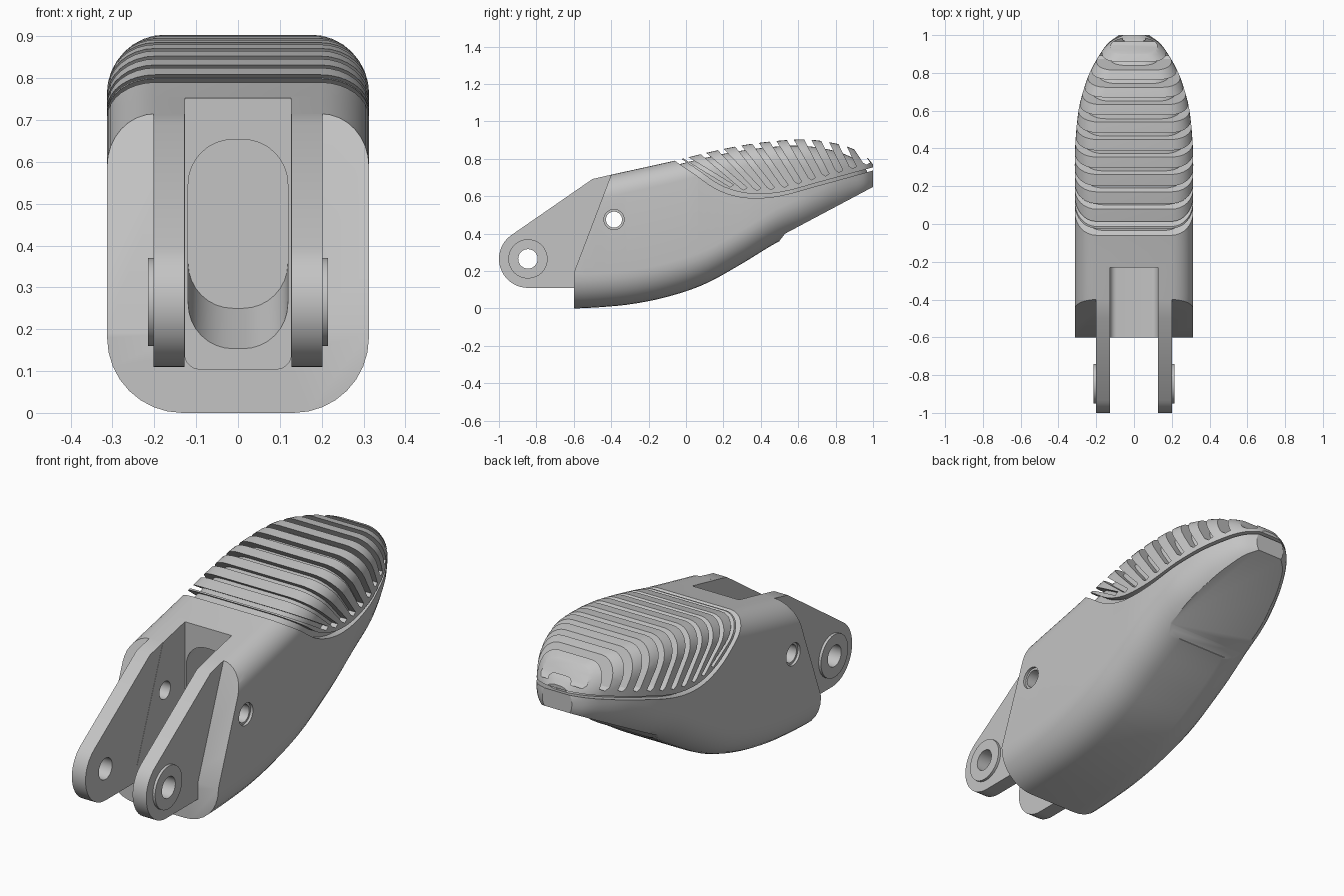
import bpy, bmesh, math

default_cube = bpy.data.objects.get("Cube")
if default_cube:
    bpy.data.objects.remove(default_cube, do_unlink=True)

grey = bpy.data.materials.new("light_grey")
grey.use_nodes = True
colour = (0.55, 0.55, 0.55, 1)
grey.diffuse_color = colour
grey.node_tree.nodes["Principled BSDF"].inputs["Base Color"].default_value = colour


def sample(knots, y):
    """Smooth curve through a few (y, value) knots."""
    last = len(knots) - 1
    i = max(k for k in range(last) if k == 0 or knots[k][0] <= y)

    def slope(k):
        a, b = knots[max(k - 1, 0)], knots[min(k + 1, last)]
        return (b[1] - a[1]) / (b[0] - a[0])

    (ya, va), (yb, vb) = knots[i], knots[i + 1]
    span = yb - ya
    t = (y - ya) / span
    bend_a = slope(i) * span - (vb - va)
    bend_b = (vb - va) - slope(i + 1) * span
    return va + (vb - va) * t + t * (1 - t) * ((1 - t) * bend_a + t * bend_b)


def make_object(name, rings):
    """Closed skin over a list of equal rings of points."""
    bm = bmesh.new()
    loops = [[bm.verts.new(p) for p in ring] for ring in rings]
    count = len(loops[0])
    for a, b in zip(loops, loops[1:]):
        for i in range(count):
            j = (i + 1) % count
            bm.faces.new((a[i], a[j], b[j], b[i]))
    bm.faces.new(loops[0])
    bm.faces.new(loops[-1])
    bmesh.ops.recalc_face_normals(bm, faces=bm.faces)
    mesh = bpy.data.meshes.new(name)
    bm.to_mesh(mesh)
    bm.free()
    mesh.materials.append(grey)
    obj = bpy.data.objects.new(name, mesh)
    bpy.context.collection.objects.link(obj)
    return obj


def side_prism(name, outline, x0, x1):
    return make_object(name, [[(x, y, z) for y, z in outline] for x in (x0, x1)])


def circle(y, z, radius, steps=32):
    turn = 2 * math.pi / steps
    return [(y + radius * math.cos(i * turn), z + radius * math.sin(i * turn)) for i in range(steps)]


def combine(obj, tool, operation="DIFFERENCE", keep=False):
    mod = obj.modifiers.new("cut", "BOOLEAN")
    mod.operation, mod.solver, mod.object = operation, "EXACT", tool
    bpy.context.view_layer.objects.active = obj
    bpy.ops.object.modifier_apply(modifier=mod.name)
    if not keep:
        bpy.data.objects.remove(tool, do_unlink=True)


def rounded(w, bottom, top, r_bottom, r_top, steps=8):
    """Rounded rectangle as (x, z) points."""
    points = []
    corners = ((1, 1, r_top), (-1, 1, r_top), (-1, -1, r_bottom), (1, -1, r_bottom))
    for quarter, (sx, sz, radius) in enumerate(corners):
        r = min(radius, w * 0.9, (top - bottom) * 0.45)
        cx, cz = sx * (w - r), (top - r if sz > 0 else bottom + r)
        for i in range(steps + 1):
            a = (quarter + i / steps) * math.pi / 2
            points.append((cx + r * math.cos(a), cz + r * math.sin(a)))
    return points


# Finger shape: roof line, belly line and half width along its length
ROOF = [(-0.6, 0.67), (-0.4, 0.715), (-0.06, 0.79), (0.1, 0.83), (0.3, 0.872), (0.5, 0.897),
        (0.65, 0.903), (0.8, 0.882), (0.9, 0.85), (0.97, 0.805), (1, 0.77)]
BELLY = [(-0.6, 0), (-0.5, 0.004), (-0.3, 0.022), (-0.1, 0.062), (0.1, 0.13), (0.3, 0.24),
         (0.5, 0.36), (0.7, 0.445), (0.85, 0.52), (1, 0.62)]
WIDTH = [(-0.6, 0.313), (0.2, 0.313), (0.4, 0.312), (0.6, 0.294), (0.7, 0.27), (0.8, 0.235),
         (0.9, 0.18), (0.96, 0.135), (1, 0.08)]


def finger(name, inset=0.0, steps=44):
    rings = []
    for i in range(steps + 1):
        y = -0.6 + 1.6 * math.sin(i / steps * math.pi / 2)
        outline = rounded(sample(WIDTH, y) - inset, sample(BELLY, y) + inset,
                          sample(ROOF, y) - inset, 0.18, 0.115)
        rings.append([(x, y - inset, z) for x, z in outline])
    return make_object(name, rings)


# Lower edge of the grip pad
EDGE = [(-0.16, 0.87), (-0.06, 0.79), (0.05, 0.715), (0.15, 0.645), (0.25, 0.605),
        (0.36, 0.59), (0.5, 0.602), (0.7, 0.655), (1.1, 0.765)]


def pad_region(name, dy, dz):
    steps = 40
    ys = [-0.16 + 1.26 * i / steps for i in range(steps + 1)]
    outline = [(y + dy, sample(EDGE, y) + dz) for y in ys]
    outline += [(1.1 + dy, 1.2), (-0.16 + dy, 1.2)]
    return side_prism(name, outline, -0.5, 0.5)


def flat_sole():
    return side_prism("sole_cutter", [(0.5, 0.1), (0.5, 0.362), (0.53, 0.4), (1.1, 0.703), (1.1, 0.1)], -0.5, 0.5)


# Body with a sunken bed for the grip
body = finger("finger_body")
bed = pad_region("bed_cutter", 0, 0)
combine(bed, finger("core", 0.033))
combine(body, bed)
combine(body, flat_sole())

# Slanted front face
combine(body, side_prism("front_cutter", [(-0.6, 0.19), (-0.4, 0.715), (-0.33, 0.9),
                                          (-0.8, 0.9), (-0.8, 0.19)], -0.5, 0.5))

# Slot between the lugs, and the rising pocket in its back wall
slot = rounded(0.127, 0.105, 1.1, 0.035, 0.01)
combine(body, make_object("slot_cutter", [[(x, y, z) for x, z in slot] for y in (-0.9, -0.23)]))
pocket = rounded(0.119, 0.145, 0.645, 0.119, 0.119)
combine(body, make_object("pocket_cutter", [[(x, y, z + lift) for x, z in pocket]
                                            for y, lift in ((-0.25, 0), (0, 0.105))]))

# Cross pin hole with shallow countersinks
combine(body, side_prism("pin_cutter", circle(-0.385, 0.475, 0.043), -0.5, 0.5))
for side in (-1, 1):
    combine(body, side_prism("sink_cutter", circle(-0.385, 0.475, 0.054), side * 0.3, side * 0.4))

# Ridged grip pad
grip = finger("grip_ridges")
combine(grip, pad_region("grip_limit", 0.018, 0.022), "INTERSECT")
for i in range(11):
    top_y, low_y = 0.093 * i, 0.235 + 0.073 * i
    low_z = sample(EDGE, low_y) + 0.052
    top_z = sample(ROOF, top_y)
    reach = (1.0 - top_z) / (top_z - low_z)
    high_y = top_y - (low_y - top_y) * reach
    half = 0.019
    tip = (low_y, low_z - 0.012)
    combine(grip, side_prism("groove_cutter", [(high_y - half, 1.0), (low_y - half, low_z), tip,
                                               (low_y + half, low_z), (high_y + half, 1.0)], -0.5, 0.5))

# Hinge lugs with bosses
hinge_y, hinge_z, lug_r = -0.845, 0.265, 0.155
arc = [math.radians(124 + (270 - 124) * i / 20) for i in range(21)]
lug_outline = [(hinge_y + lug_r * math.cos(a), hinge_z + lug_r * math.sin(a)) for a in arc]
lug_outline += [(-0.56, 0.11), (-0.385, 0.7), (-0.4, 0.715), (-0.5, 0.692)]
parts = [body, grip]
for side, label in ((1, "left"), (-1, "right")):
    lug = side_prism(label + "_lug", lug_outline, side * 0.128, side * 0.202)
    boss = side_prism(label + "_boss", circle(hinge_y, hinge_z, 0.105), side * 0.19, side * 0.215)
    for part in (lug, boss):
        combine(part, side_prism("hinge_cutter", circle(hinge_y, hinge_z, 0.052), -0.5, 0.5))
        parts.append(part)

# Smooth shading with crisp edges
bpy.ops.object.select_all(action="DESELECT")
for part in parts:
    part.select_set(True)
    bpy.context.view_layer.objects.active = part
bpy.ops.object.shade_smooth_by_angle(angle=math.radians(30))
